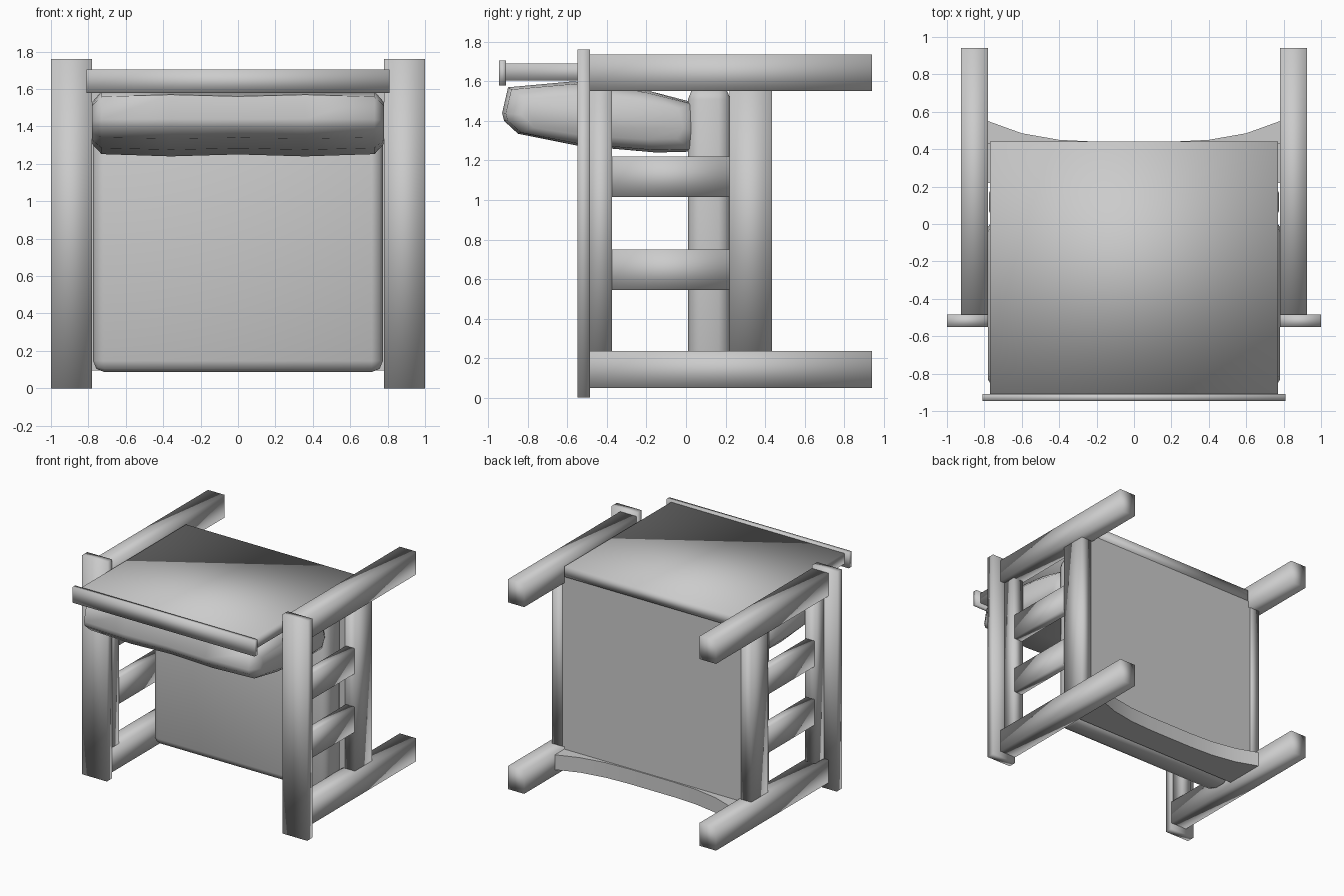
import bpy, bmesh

if "Cube" in bpy.data.objects:
    bpy.data.objects.remove(bpy.data.objects["Cube"])


def finish(name, bm, angle=None):
    bmesh.ops.recalc_face_normals(bm, faces=bm.faces)
    mesh = bpy.data.meshes.new(name)
    bm.to_mesh(mesh)
    bm.free()
    ob = bpy.data.objects.new(name, mesh)
    bpy.context.collection.objects.link(ob)
    if angle is None:
        for p in mesh.polygons:
            p.use_smooth = True
    else:
        bpy.ops.object.select_all(action='DESELECT')
        ob.select_set(True)
        bpy.context.view_layer.objects.active = ob
        bpy.ops.object.shade_smooth_by_angle(angle=angle)
    return ob


def box(name, x, y, z, bevel=0.0, angle=None):
    """Box from (min, max) ranges."""
    bm = bmesh.new()
    bmesh.ops.create_cube(bm, size=1)
    for v in bm.verts:
        v.co = [r[0] if c < 0 else r[1] for c, r in zip(v.co, (x, y, z))]
    if bevel:
        bmesh.ops.bevel(bm, geom=bm.edges[:], offset=bevel, segments=2,
                        profile=0.5, affect='EDGES')
    return finish(name, bm, angle)


def loft(name, rings, angle):
    """Skin a list of equal-length closed rings and cap the ends."""
    bm = bmesh.new()
    vs = [[bm.verts.new(p) for p in r] for r in rings]
    n = len(rings[0])
    for a, b in zip(vs, vs[1:]):
        for i in range(n):
            j = (i + 1) % n
            bm.faces.new((a[i], a[j], b[j], b[i]))
    bm.faces.new(vs[0])
    bm.faces.new(vs[-1][::-1])
    return finish(name, bm, angle)


# Side frames, repeated left and right
side_parts = [
    ("armrest", (0.78, 1.0), (-0.55, -0.485), (0, 1.76)),
    ("front_leg", (0.78, 0.925), (-0.485, 0.94), (0.05, 0.235)),
    ("back_leg", (0.78, 0.925), (-0.485, 0.94), (1.55, 1.735)),
    ("upper_side_rail", (0.795, 0.885), (-0.485, -0.375), (0.235, 1.55)),
    ("lower_side_rail", (0.795, 0.885), (0.22, 0.435), (0.235, 1.55)),
    ("side_slat_a", (0.805, 0.88), (-0.375, 0.22), (0.545, 0.75)),
    ("side_slat_b", (0.805, 0.88), (-0.375, 0.22), (1.015, 1.22)),
]
for side, s in (("left", -1), ("right", 1)):
    for name, x, y, z in side_parts:
        xr = tuple(sorted(s * v for v in x))
        box(f"{side}_{name}", xr, y, z)

# Backrest panel and its cap rail
box("backrest_panel", (-0.77, 0.77), (-0.91, 0.44), (1.605, 1.69))
box("backrest_cap", (-0.81, 0.81), (-0.945, -0.91), (1.58, 1.705))

# Seat base panel
box("seat_base", (-0.795, 0.795), (0.22, 0.43), (0.20, 1.605), angle=0.5)

# Arched apron under the front of the seat
half = [(0.2, 0.44), (0.4, 0.45), (0.6, 0.485), (0.78, 0.55)]
arc = [(-x, y) for x, y in reversed(half)] + half
loft("front_apron",
     [[(x, 0.22, 0.095), (x, y, 0.095), (x, y, 0.215), (x, 0.22, 0.215)]
      for x, y in arc], 0.6)

# Seat cushion
box("seat_cushion", (-0.775, 0.775), (0.01, 0.225), (0.087, 1.57),
    bevel=0.06, angle=1.0)

# Back cushion: side profile (y, z) lofted across x with pinched ends
profile = [(-0.93, 1.44), (-0.90, 1.57), (-0.57, 1.60), (-0.2, 1.555),
           (0.05, 1.49), (0.08, 1.33), (0.04, 1.245), (-0.15, 1.24),
           (-0.55, 1.275), (-0.85, 1.335), (-0.92, 1.40)]
cy, cz = -0.42, 1.415
stations = [(-0.78, 0.62), (-0.73, 0.93), (-0.36, 1.0), (0, 0.94),
            (0.36, 1.0), (0.73, 0.93), (0.78, 0.62)]
loft("back_cushion",
     [[(x, cy + (y - cy) * (0.5 + 0.5 * k), cz + (z - cz) * k)
       for y, z in profile] for x, k in stations], 1.0)
